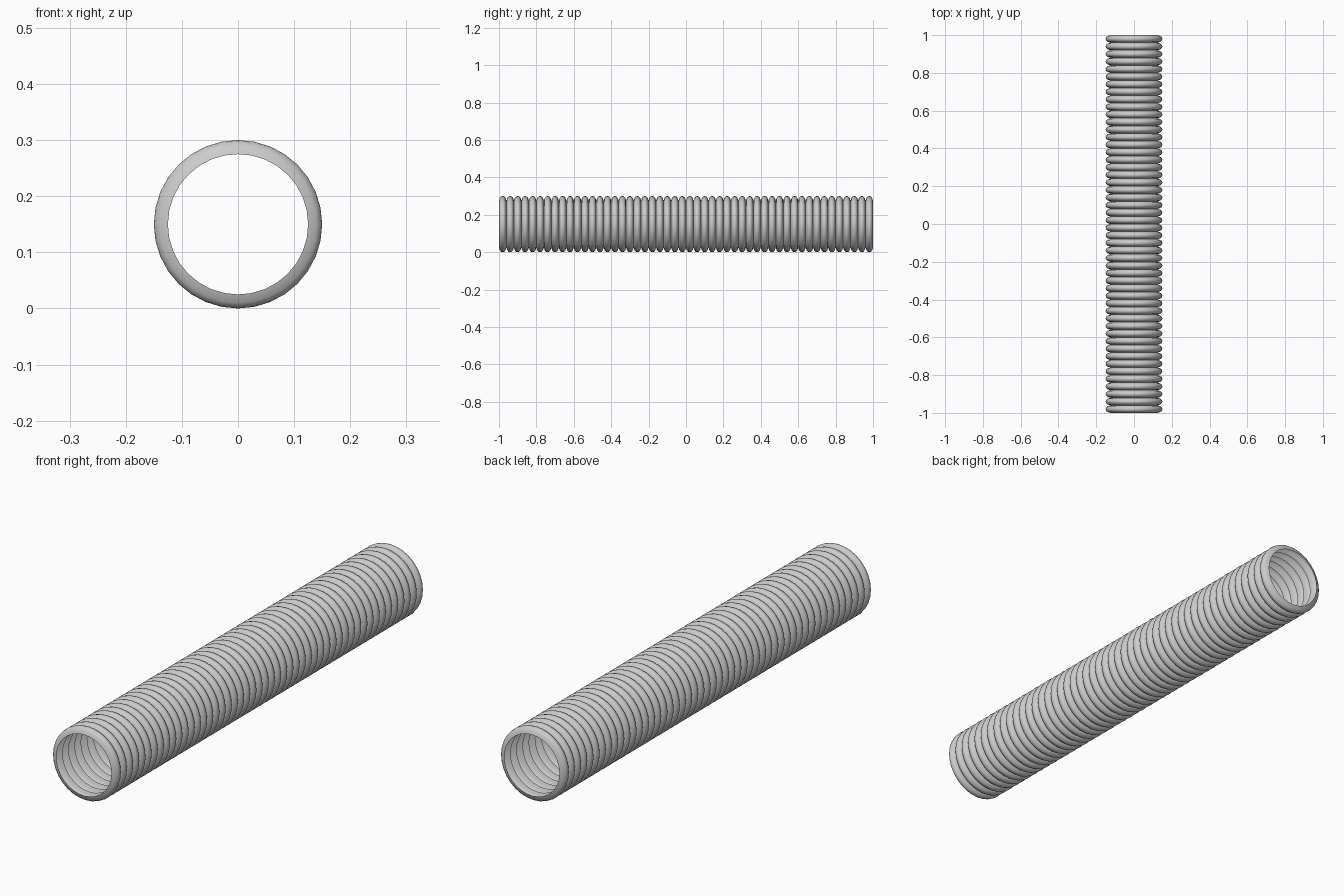
import bpy, bmesh, math

if "Cube" in bpy.data.objects:
    bpy.data.objects.remove(bpy.data.objects["Cube"])

RINGS, SIDES = 50, 32
PITCH = 2 / RINGS
R_IN, R_OUT = 0.125, 0.15

# Corrugation profile of one rib: (fraction of pitch, fraction of height)
rib = [(0, 0), (0.12, 0.6), (0.3, 0.93), (0.5, 1), (0.7, 0.93), (0.88, 0.6)]
profile = [(-1 + (i + t) * PITCH, R_IN + h * (R_OUT - R_IN))
           for i in range(RINGS) for t, h in rib] + [(1, R_IN)]

# Single-walled tube, open at both ends, revolved about the y axis
bm = bmesh.new()
loops = []
for y, r in profile:
    loops.append([bm.verts.new((r * math.sin(2 * math.pi * k / SIDES), y,
                                0.15 + r * math.cos(2 * math.pi * k / SIDES)))
                  for k in range(SIDES)])
for a, b in zip(loops, loops[1:]):
    for k in range(SIDES):
        n = (k + 1) % SIDES
        bm.faces.new((a[k], b[k], b[n], a[n]))
bmesh.ops.recalc_face_normals(bm, faces=bm.faces)
mesh = bpy.data.meshes.new("corrugated_pipe")
bm.to_mesh(mesh)
bm.free()
pipe = bpy.data.objects.new("corrugated_pipe", mesh)
bpy.context.collection.objects.link(pipe)
bpy.context.view_layer.objects.active = pipe
pipe.select_set(True)
bpy.ops.object.shade_smooth_by_angle(angle=math.radians(50))
